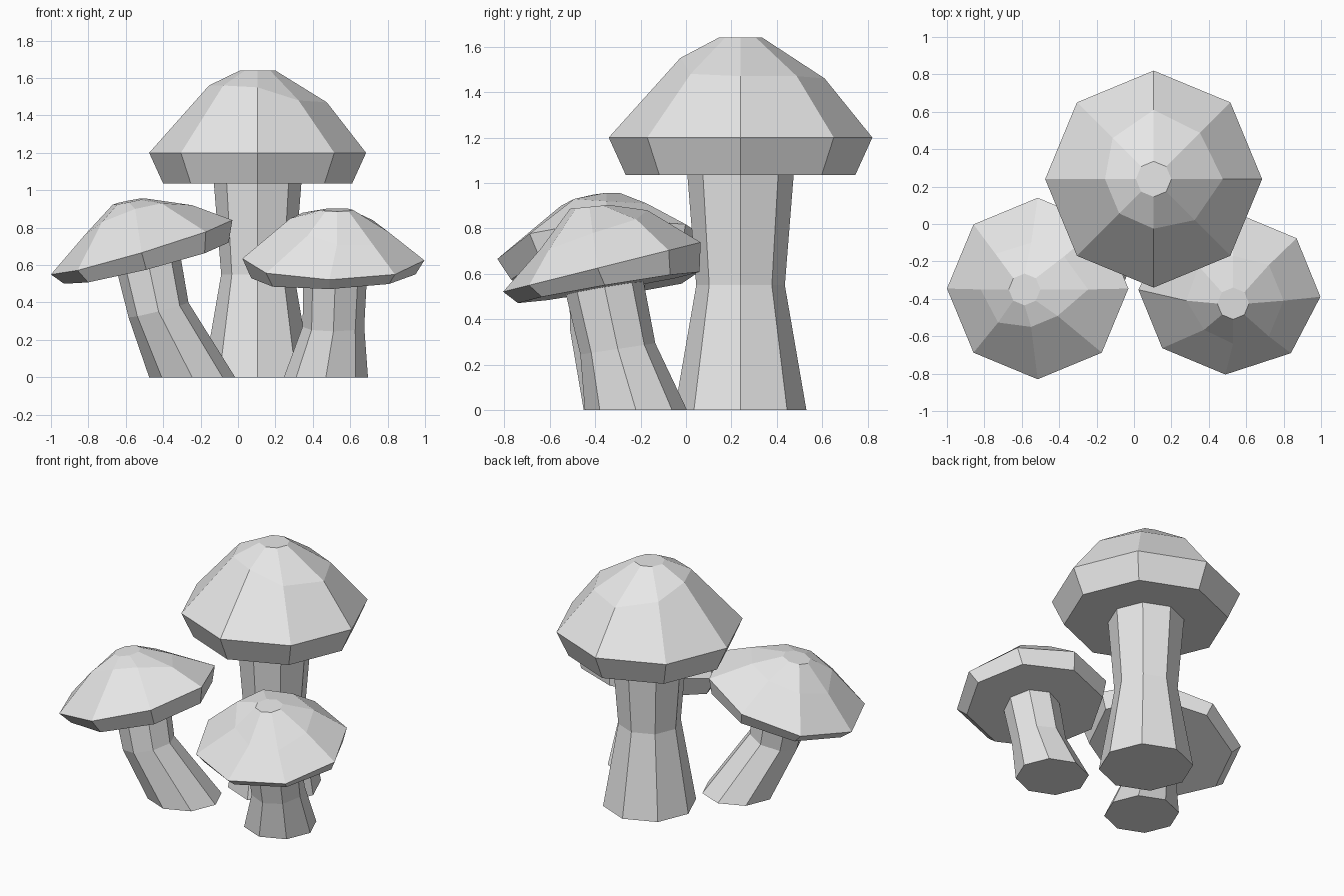
import bpy
import bmesh
from math import cos, sin, radians
from mathutils import Vector

SIDES = 8

if "Cube" in bpy.data.objects:
    bpy.data.objects.remove(bpy.data.objects["Cube"], do_unlink=True)


def make_material(name, colour):
    material = bpy.data.materials.new(name)
    material.use_nodes = True
    material.diffuse_color = colour
    material.node_tree.nodes["Principled BSDF"].inputs["Base Color"].default_value = colour
    return material


pale_grey = make_material("pale_grey", (0.8, 0.8, 0.8, 1))


def ring(centre, width, depth=None, slope=(0, 0), turn=0):
    """Eight points of an oval around centre, tilted by the slope in x and y."""
    depth = depth or width
    points = []
    for i in range(SIDES):
        angle = radians(360 / SIDES * i + turn)
        x, y = width * cos(angle), depth * sin(angle)
        points.append(Vector(centre) + Vector((x, y, slope[0] * x + slope[1] * y)))
    return points


def uneven_ring(centre, radii, heights):
    """Eight points around centre, each with its own radius and height."""
    points = []
    for i, (radius, height) in enumerate(zip(radii, heights)):
        angle = radians(360 / SIDES * i)
        points.append(Vector((centre[0] + radius * cos(angle),
                              centre[1] + radius * sin(angle), height)))
    return points


def loft(name, rings):
    """Skin a stack of rings and close both ends."""
    bm = bmesh.new()
    loops = [[bm.verts.new(p) for p in points] for points in rings]
    for low, high in zip(loops, loops[1:]):
        for i in range(SIDES):
            j = (i + 1) % SIDES
            bm.faces.new((low[i], low[j], high[j], high[i]))
    bm.faces.new(loops[0][::-1])
    bm.faces.new(loops[-1])
    bmesh.ops.recalc_face_normals(bm, faces=bm.faces)
    mesh = bpy.data.meshes.new(name)
    bm.to_mesh(mesh)
    bm.free()
    mesh.materials.append(pale_grey)
    obj = bpy.data.objects.new(name, mesh)
    bpy.context.collection.objects.link(obj)
    return obj


# Tall mushroom at the back
tall = (0.105, 0.24)
loft("tall_stem", [
    ring((*tall, 0), 0.29),
    ring((*tall, 0.55), 0.195),
    ring((*tall, 1.05), 0.235),
])
loft("tall_cap", [
    ring((*tall, 1.035), 0.505),
    ring((*tall, 1.2), 0.58),
    uneven_ring(tall,
                (0.37, 0.35, 0.37, 0.31, 0.26, 0.26, 0.265, 0.31),
                (1.47, 1.47, 1.46, 1.5, 1.56, 1.56, 1.55, 1.48)),
    ring((*tall, 1.64), 0.095),
])

# Leaning mushroom on the right
loft("leaning_stem", [
    ring((-0.245, -0.22, 0), 0.23),
    ring((-0.425, -0.35, 0.36), 0.16, slope=(0.25, 0.05)),
    ring((-0.48, -0.345, 0.62), 0.17, slope=(0.25, 0.05)),
])
loft("leaning_cap", [
    ring((-0.49, -0.33, 0.61), 0.44, slope=(0.25, 0.08)),
    ring((-0.515, -0.345, 0.695), 0.485, slope=(0.3, 0.06)),
    uneven_ring((-0.55, -0.35),
                (0.305, 0.25, 0.25, 0.27, 0.27, 0.25, 0.2, 0.2),
                (0.92, 0.91, 0.87, 0.81, 0.76, 0.83, 0.9, 0.93)),
    ring((-0.585, -0.35, 0.94), 0.085, slope=(0.2, 0.06)),
])

# Small mushroom on the left, tipped forwards
loft("small_stem", [
    ring((0.47, -0.22, 0), 0.225),
    ring((0.51, -0.3, 0.27), 0.165, slope=(0, 0.15)),
    ring((0.52, -0.36, 0.55), 0.17, slope=(0, 0.2)),
])
loft("small_cap", [
    ring((0.51, -0.34, 0.54), 0.44, 0.4, slope=(0.03, 0.17), turn=-2.5),
    ring((0.51, -0.37, 0.63), 0.487, 0.435, slope=(0, 0.25), turn=-2.5),
    uneven_ring((0.53, -0.41),
                (0.27, 0.27, 0.24, 0.26, 0.25, 0.22, 0.23, 0.27),
                (0.78, 0.84, 0.88, 0.88, 0.85, 0.76, 0.71, 0.71)),
    ring((0.53, -0.425, 0.895), 0.085, slope=(0, 0.1)),
])
